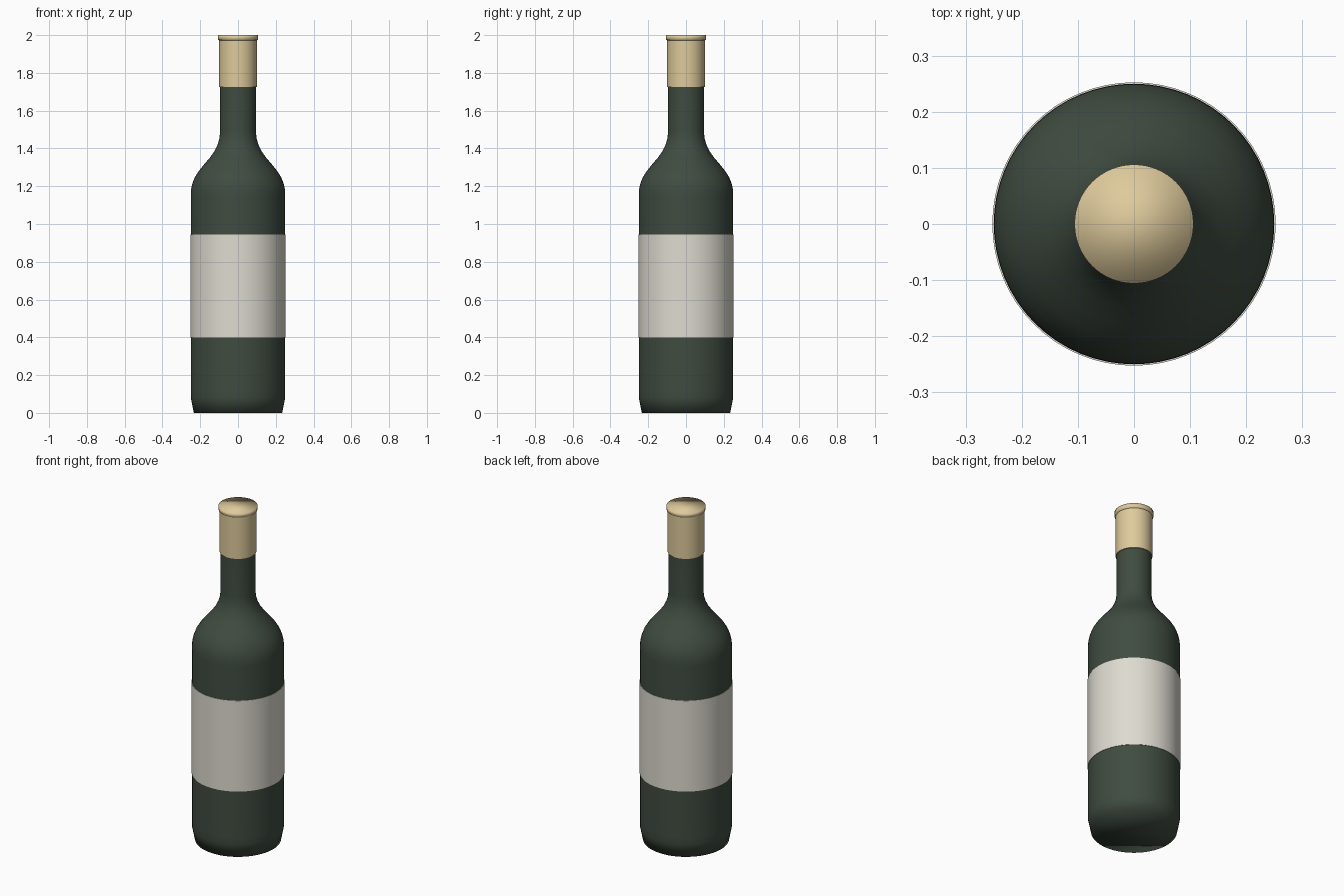
import bpy
import bmesh
from math import cos, sin, tau

cube = bpy.data.objects.get("Cube")
if cube:
    bpy.data.objects.remove(cube, do_unlink=True)

SIDES = 64


def material(name, colour):
    mat = bpy.data.materials.new(name)
    mat.use_nodes = True
    mat.diffuse_color = (*colour, 1)
    bsdf = mat.node_tree.nodes["Principled BSDF"]
    bsdf.inputs["Base Color"].default_value = (*colour, 1)
    bsdf.inputs["Roughness"].default_value = 0.5
    return mat


def lathe(name, profile, mat, cap_bottom=False, cap_top=False):
    """Revolve (radius, height) points about z into a smooth shell."""
    bm = bmesh.new()
    rings = [[bm.verts.new((r * cos(tau * i / SIDES), r * sin(tau * i / SIDES), z))
              for i in range(SIDES)] for r, z in profile]
    for low, high in zip(rings, rings[1:]):
        for i in range(SIDES):
            j = (i + 1) % SIDES
            bm.faces.new((low[i], low[j], high[j], high[i]))
    if cap_bottom:
        bm.faces.new(rings[0][::-1])
    if cap_top:
        bm.faces.new(rings[-1])
    for face in bm.faces:
        face.smooth = True
    mesh = bpy.data.meshes.new(name)
    bm.to_mesh(mesh)
    bm.free()
    mesh.materials.append(mat)
    obj = bpy.data.objects.new(name, mesh)
    bpy.context.collection.objects.link(obj)
    return obj


glass = material("dark green glass", (0.05, 0.071, 0.051))
paper = material("off white paper", (0.73, 0.71, 0.63))
foil = material("pale gold foil", (0.73, 0.59, 0.33))

# Glass body: tapered foot, straight wall, curved shoulder and neck
lathe("bottle_body", [
    (0.234, 0), (0.25, 0.08), (0.25, 0.12), (0.25, 1.15), (0.249, 1.18),
    (0.243, 1.21), (0.23, 1.245), (0.208, 1.28), (0.18, 1.315),
    (0.15, 1.35), (0.125, 1.385), (0.108, 1.42), (0.098, 1.455),
    (0.095, 1.49), (0.095, 1.75)], glass, cap_bottom=True)

# Paper label wrapped all the way round, with thin closed edges
label = lathe("label", [(0.249, 0.4), (0.2525, 0.4), (0.2525, 0.945), (0.249, 0.945)], paper)

# Foil sleeve over the neck
sleeve = lathe("foil_sleeve", [(0.094, 1.725), (0.1, 1.725), (0.1, 1.975)], foil)

# Slightly wider lip with a flat top
lathe("foil_lip", [(0.099, 1.972), (0.105, 1.975), (0.106, 2)], foil, cap_top=True)

# Keep the edges of the label and sleeve crisp
for obj in (label, sleeve):
    bpy.ops.object.select_all(action="DESELECT")
    obj.select_set(True)
    bpy.context.view_layer.objects.active = obj
    bpy.ops.object.shade_smooth_by_angle(angle=0.6)
